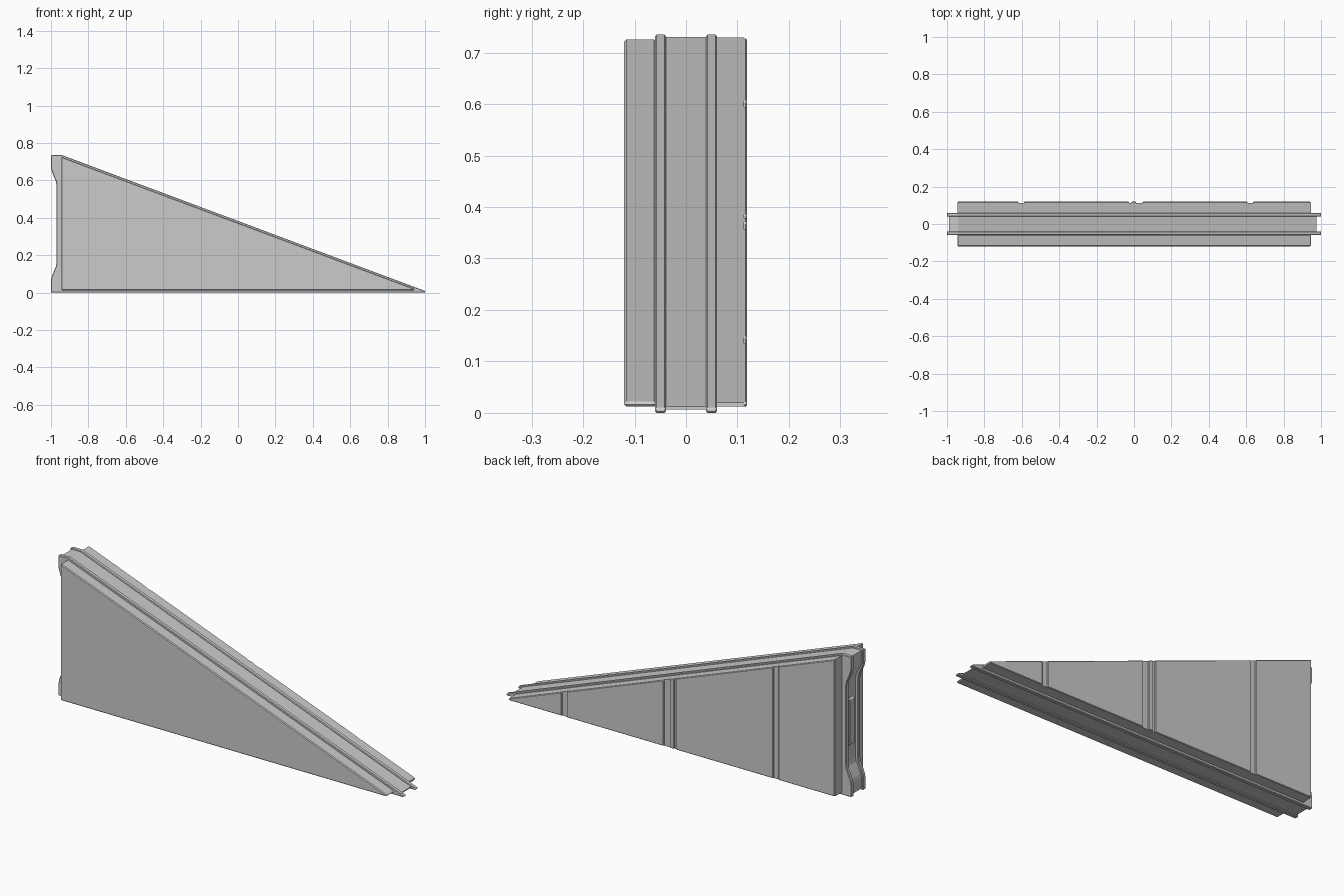
import bpy, bmesh

if "Cube" in bpy.data.objects:
    bpy.data.objects.remove(bpy.data.objects["Cube"])

SLOPE = (0.735 - 0.008) / 1.94


def hyp(x, drop=0.0):
    """Height of the sloping edge at x, lowered by drop."""
    return 0.735 - SLOPE * (x + 0.94) - drop


def prism(name, pts, y0, y1, bevel=0.0):
    """Extrude an x/z outline from y0 to y1."""
    bm = bmesh.new()
    face = bm.faces.new([bm.verts.new((x, y0, z)) for x, z in pts])
    ext = bmesh.ops.extrude_face_region(bm, geom=[face])
    moved = [v for v in ext["geom"] if isinstance(v, bmesh.types.BMVert)]
    bmesh.ops.translate(bm, verts=moved, vec=(0, y1 - y0, 0))
    bmesh.ops.recalc_face_normals(bm, faces=bm.faces)
    me = bpy.data.meshes.new(name)
    bm.to_mesh(me)
    bm.free()
    ob = bpy.data.objects.new(name, me)
    bpy.context.collection.objects.link(ob)
    if bevel:
        m = ob.modifiers.new("edge_bevel", "BEVEL")
        m.width = bevel
        m.segments = 1
        m.limit_method = "ANGLE"
    return ob


def waisted_edge(x_out, x_in):
    """Upright end edge, curving in at mid height; listed top to bottom."""
    d = x_in - x_out
    steps = [(0.0, 0.0), (0.12, 0.018), (0.5, 0.048), (0.88, 0.075), (1.0, 0.095)]
    upper = [(x_out + d * t, 0.67 - s) for t, s in steps]
    lower = [(x, 0.735 - z) for x, z in reversed(upper)]
    return upper + lower


# paired flanges round the rim
for side, y0, y1 in (("front", -0.06, -0.039), ("back", 0.039, 0.06)):
    outline = ([(1, 0), (1, 0.009), (-0.94, 0.735), (-1, 0.735)]
               + waisted_edge(-1, -0.97) + [(-1, 0)])
    prism(side + "_flange", outline, y0, y1, 0.003)

# core between the flanges, recessed on every edge
core = ([(0.975, 0.007), (0.975, hyp(0.975, 0.005)), (-0.94, 0.73), (-0.99, 0.73)]
        + waisted_edge(-0.99, -0.955) + [(-0.99, 0.007)])
prism("core", core, -0.04, 0.04)

# connector plate in the waisted end
prism("end_connector", [(-0.95, 0.24), (-0.95, 0.495), (-0.964, 0.485), (-0.964, 0.25)],
      -0.02, 0.02, 0.002)

# front slab
L, R, B = -0.945, 0.945, 0.012
prism("front_slab", [(L, B), (R, B), (R, hyp(R, 0.008)), (L, hyp(L, 0.010))],
      -0.12, -0.058, 0.004)

# back slab, with raised panels leaving shallow vertical grooves
prism("back_slab", [(L, B), (R, B), (R, hyp(R, 0.008)), (L, hyp(L, 0.008))], 0.058, 0.113)
spans = [(L, -0.618), (-0.588, -0.026), (-0.014, 0.012), (0.046, 0.607), (0.637, R)]
for i, (x0, x1) in enumerate(spans):
    prism(f"back_panel_{i + 1}",
          [(x0, B), (x1, B), (x1, hyp(x1, 0.008)), (x0, hyp(x0, 0.008))],
          0.110, 0.119, 0.003)
